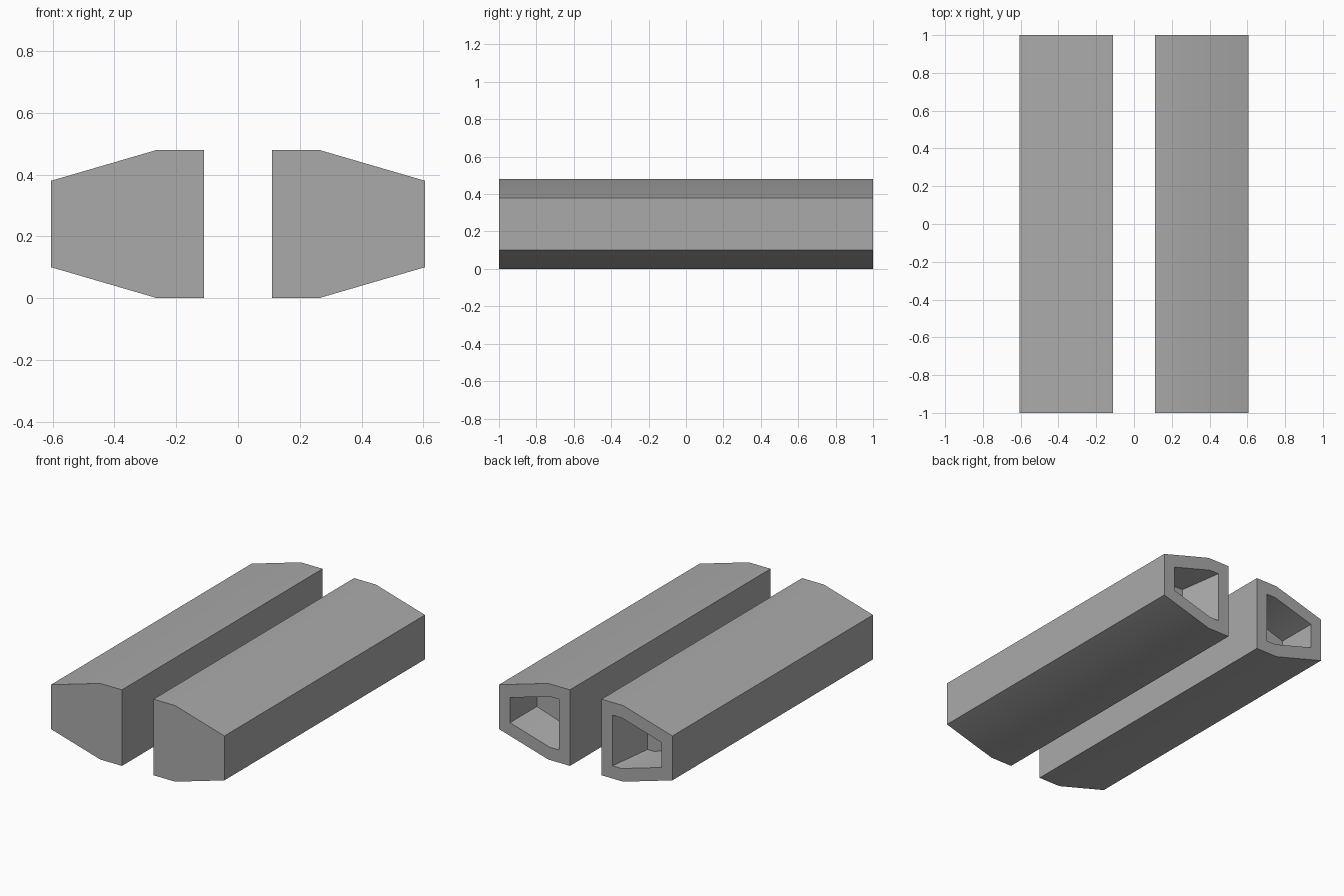
import bpy, bmesh
from mathutils import Vector

if "Cube" in bpy.data.objects:
    bpy.data.objects.remove(bpy.data.objects["Cube"])

grey = bpy.data.materials.new("mid grey")
grey.use_nodes = True
COLOUR = (0.4, 0.4, 0.4, 1)
grey.diffuse_color = COLOUR
grey.node_tree.nodes["Principled BSDF"].inputs["Base Color"].default_value = COLOUR

MID = 0.24            # height of the centre line
# Upper half of each section as (x, half height), from inner to outer side
SHELL = [(0.11, 0.24), (0.262, 0.24), (0.605, 0.14)]
MOUTH = [(0.187, 0.16), (0.251, 0.16), (0.528, 0.079)]
DEPTH, PIVOT, SHRINK_X, SHRINK_Z = 0.24, 0.459, 0.717, 0.8
FLOOR = [(PIVOT + (x - PIVOT) * SHRINK_X, h * SHRINK_Z) for x, h in MOUTH]


def ring(bm, half, y, side):
    """Closed section, symmetric above and below the centre line."""
    outline = half + [(x, -h) for x, h in reversed(half)]
    return [bm.verts.new((side * x, y, MID + h)) for x, h in outline]


def bridge(bm, a, b):
    for i in range(len(a)):
        j = (i + 1) % len(a)
        bm.faces.new((a[i], a[j], b[j], b[i]))


def build_pod(name, side):
    bm = bmesh.new()
    # Closed front, outer shell, rear rim, tapered recess and its end wall
    rings = [ring(bm, half, y, side) for half, y in
             ((SHELL, -1), (SHELL, 1), (MOUTH, 1), (FLOOR, 1 - DEPTH))]
    for a, b in zip(rings, rings[1:]):
        bridge(bm, a, b)
    bm.faces.new(rings[0])
    bm.faces.new(rings[-1])
    bmesh.ops.recalc_face_normals(bm, faces=bm.faces)
    mesh = bpy.data.meshes.new(name)
    bm.to_mesh(mesh)
    bm.free()
    mesh.materials.append(grey)
    pod = bpy.data.objects.new(name, mesh)
    bpy.context.collection.objects.link(pod)
    bpy.ops.object.select_all(action='DESELECT')
    pod.select_set(True)
    bpy.context.view_layer.objects.active = pod
    bpy.ops.object.shade_smooth_by_angle()


build_pod("left_pod", 1)
build_pod("right_pod", -1)
